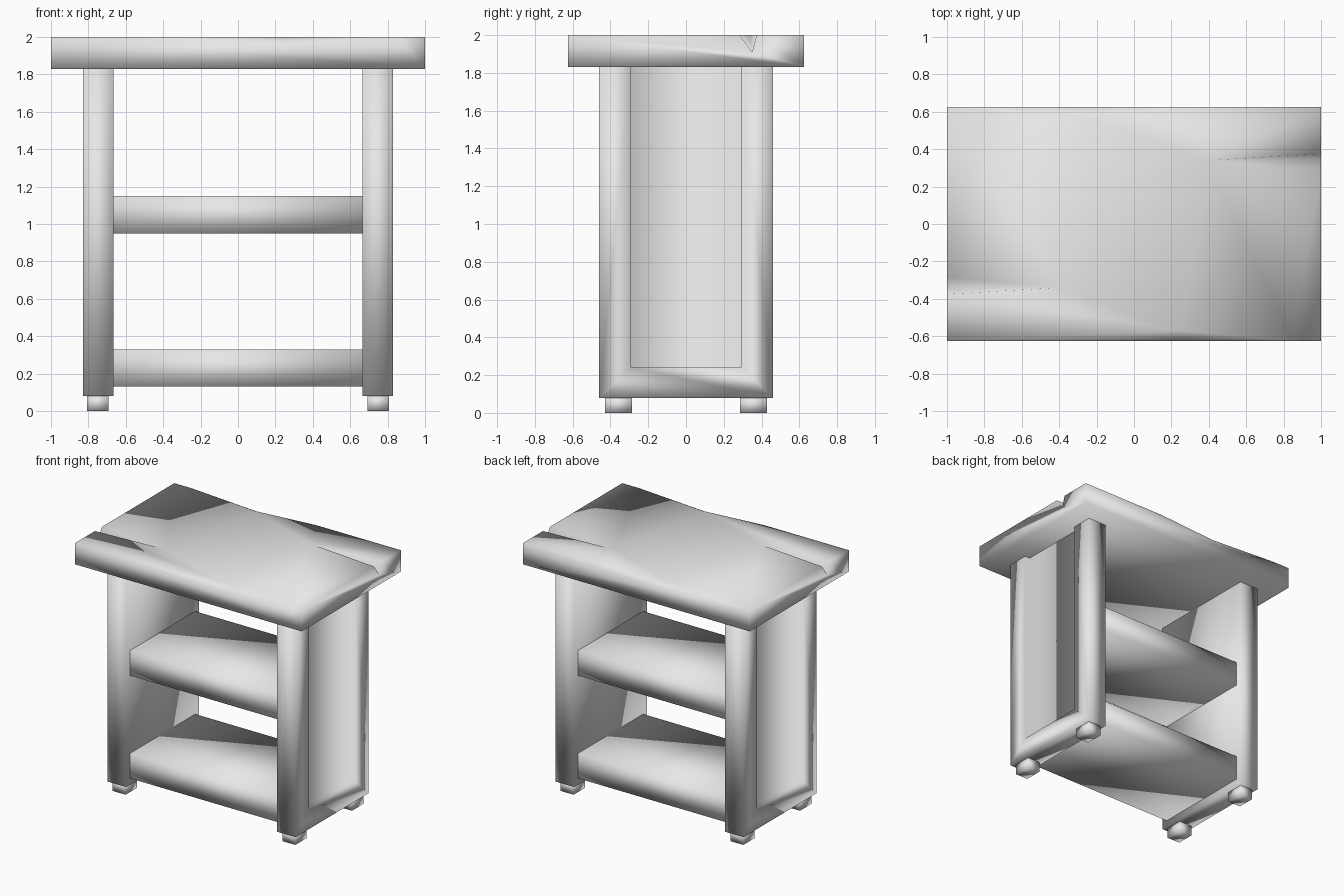
import bpy
import bmesh
from math import pi
from mathutils import Matrix

old = bpy.data.objects.get("Cube")
if old:
    bpy.data.objects.remove(old, do_unlink=True)

grey = bpy.data.materials.new("light_grey")
grey.use_nodes = True
grey.diffuse_color = (0.8, 0.8, 0.8, 1)
grey.node_tree.nodes["Principled BSDF"].inputs["Base Color"].default_value = (0.8, 0.8, 0.8, 1)
half_turn = Matrix.Rotation(pi, 4, "Z")


def finish(name, bm):
    """Turn a bmesh into a grey, softly shaded object."""
    bmesh.ops.recalc_face_normals(bm, faces=bm.faces[:])
    for face in bm.faces:
        face.smooth = True
    mesh = bpy.data.meshes.new(name)
    bm.to_mesh(mesh)
    bm.free()
    mesh.materials.append(grey)
    obj = bpy.data.objects.new(name, mesh)
    bpy.context.collection.objects.link(obj)
    return obj


def box(name, x, y, z):
    """Box given by its (low, high) range on each axis."""
    bm = bmesh.new()
    bmesh.ops.create_cube(bm, size=1)
    for v in bm.verts:
        v.co = [r[0] if c < 0 else r[1] for r, c in zip((x, y, z), v.co)]
    return finish(name, bm)


def wedge(name, points, top, turned):
    """Convex cutter around some points, closed off above the table top."""
    bm = bmesh.new()
    for p in points:
        bm.verts.new(p)
        bm.verts.new((p[0], p[1], top))
    bmesh.ops.convex_hull(bm, input=bm.verts[:])
    bmesh.ops.delete(bm, geom=[v for v in bm.verts if not v.link_faces], context="VERTS")
    if turned:
        bm.transform(half_turn)
    return finish(name, bm)


def cut(obj, cutters):
    """Subtract the cutters for good and remove them."""
    for c in cutters:
        mod = obj.modifiers.new("cut", "BOOLEAN")
        mod.operation = "DIFFERENCE"
        mod.solver = "EXACT"
        mod.object = c
        c.hide_render = True
    graph = bpy.context.evaluated_depsgraph_get()
    result = bpy.data.meshes.new_from_object(obj.evaluated_get(graph))
    obj.modifiers.clear()
    obj.data = result
    for face in result.polygons:
        face.use_smooth = True
    for c in cutters:
        bpy.data.objects.remove(c, do_unlink=True)


# Table top with a split in each end and a shallow chip on each long edge
top = box("table_top", (-1, 1), (-0.625, 0.625), (1.83, 2))
split = [(0.4, 0.34, 2), (1.6, 0.23, 2), (1.6, 0.36, 1.82), (1.6, 0.41, 2)]
chip = [(-0.3, -0.63, 2), (0.9, -0.63, 2), (0.25, -0.57, 2), (0.25, -0.63, 1.965)]
cut(top, [wedge("cutter", pts, 2.05, turned)
          for pts in (split, chip) for turned in (False, True)])

# Side panels, each with a recess in the outer face that is open at the top
for side, sign in (("left", 1), ("right", -1)):
    def span(a, b):
        return tuple(sorted((a * sign, b * sign)))

    panel = box(side + "_side_panel", span(0.665, 0.83), (-0.46, 0.46), (0.08, 1.83))
    cut(panel, [box("cutter", span(0.785, 0.9), (-0.29, 0.29), (0.24, 1.9))])

    # Feet
    for end, y in (("front", -0.357), ("back", 0.357)):
        box(end + "_" + side + "_foot", span(0.692, 0.806),
            (y - 0.072, y + 0.072), (0, 0.085))

# Shelves
for name, z in (("lower_shelf", 0.13), ("upper_shelf", 0.95)):
    box(name, (-0.67, 0.67), (-0.41, 0.41), (z, z + 0.2))
